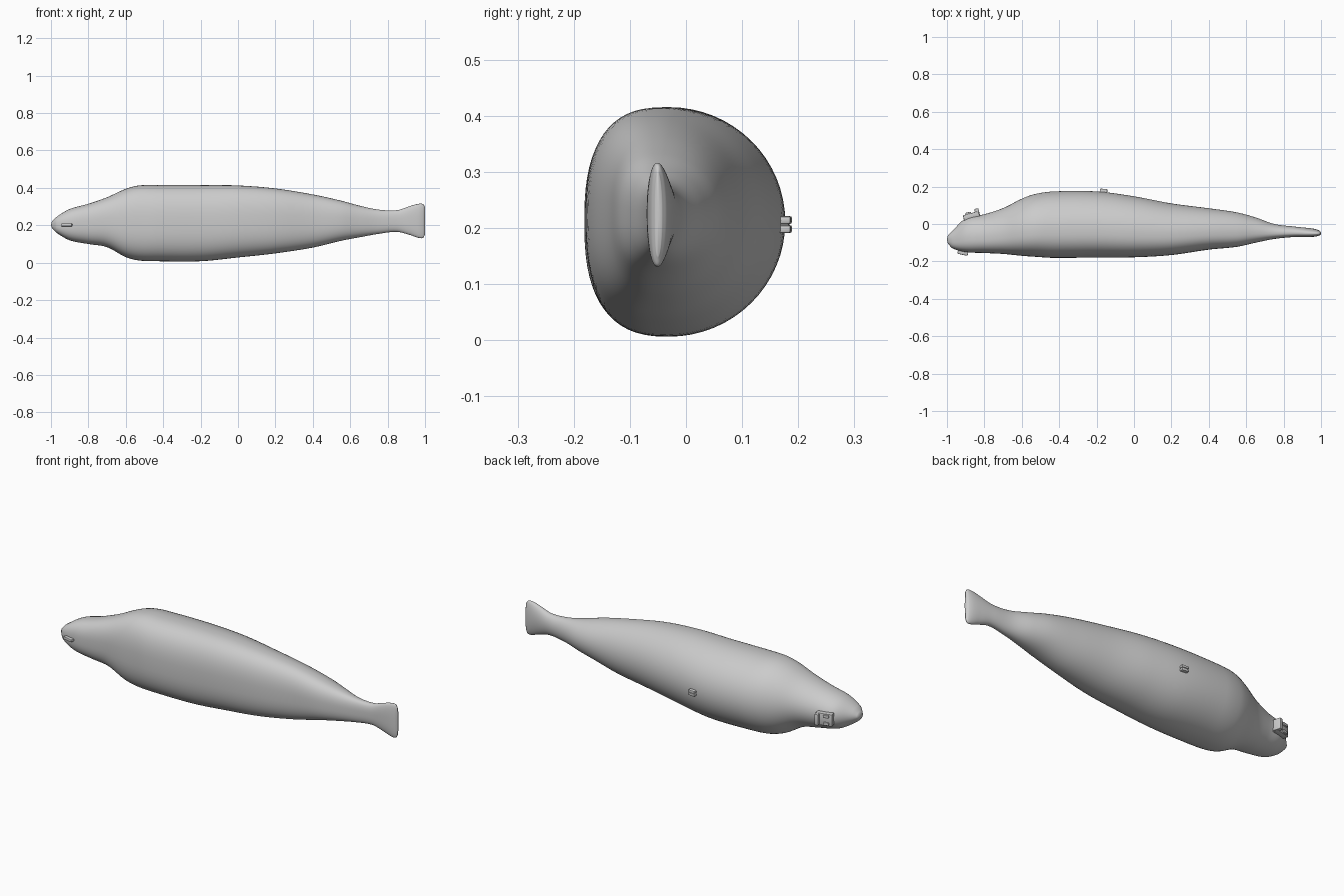
import bpy, bmesh, math
from mathutils import Vector

default_cube = bpy.data.objects.get("Cube")
if default_cube:
    bpy.data.objects.remove(default_cube, do_unlink=True)

# One plain grey skin for everything
skin = bpy.data.materials.new("grey skin")
skin.use_nodes = True
GREY = (0.6, 0.6, 0.6, 1)
skin.diffuse_color = GREY
skin.node_tree.nodes["Principled BSDF"].inputs["Base Color"].default_value = GREY

# Body outline from snout to tail: x, z low, z high, y front, y back
STATIONS = [
    (-0.995, .185, .22, -.105, -.06), (-0.97, .16, .245, -.13, -.035),
    (-0.9, .12, .287, -.15, .03), (-0.8, .10, .315, -.155, .052),
    (-0.7, .083, .35, -.16, .085), (-0.6, .03, .395, -.17, .135),
    (-0.53, .012, .413, -.175, .16), (-0.43, .008, .415, -.181, .174),
    (-0.2, .008, .415, -.179, .174), (0, .028, .413, -.178, .148),
    (.2, .05, .397, -.166, .11), (.4, .081, .365, -.137, .084),
    (.55, .117, .332, -.122, .062), (.65, .136, .305, -.1, .035),
    (.75, .154, .284, -.08, 0), (.85, .165, .281, -.07, -.013),
    (.92, .148, .303, -.07, -.02), (.965, .133, .315, -.068, -.026),
    (.99, .133, .313, -.062, -.034), (1, .15, .297, -.055, -.043),
]
SIDES = 64
STEPS = 6


def spline(a, b, c, d, t):
    """Smooth curve from station b to station c, respecting their spacing."""
    span = c[0] - b[0]
    out = [b[0] + span * t]
    for i in range(1, len(b)):
        m0 = (c[i] - a[i]) / (c[0] - a[0]) * span
        m1 = (d[i] - b[i]) / (d[0] - b[0]) * span
        h = t * t * (3 - 2 * t)
        out.append(b[i] + (c[i] - b[i]) * h
                   + m0 * t * (1 - t) ** 2 - m1 * t * t * (1 - t))
    return out


def section(x, z0, z1, y0, y1):
    """Closed section: full and flat in front, rounder at the back."""
    mid_y = y0 + (y1 - y0) * 0.42
    ring = []
    for k in range(SIDES):
        angle = math.tau * k / SIDES
        c, s = math.cos(angle), math.sin(angle)
        power = 2 / 2.6 if c < 0 else 1
        half = (y1 - mid_y) if c > 0 else (mid_y - y0)
        y = mid_y + math.copysign(abs(c) ** power, c) * half
        z = (z0 + z1) / 2 + math.copysign(abs(s) ** power, s) * (z1 - z0) / 2
        ring.append((x, y, z))
    return ring


def finish(name, bm, angle):
    bmesh.ops.recalc_face_normals(bm, faces=bm.faces)
    mesh = bpy.data.meshes.new(name)
    bm.to_mesh(mesh)
    bm.free()
    mesh.materials.append(skin)
    obj = bpy.data.objects.new(name, mesh)
    bpy.context.collection.objects.link(obj)
    bpy.ops.object.select_all(action="DESELECT")
    obj.select_set(True)
    bpy.context.view_layer.objects.active = obj
    bpy.ops.object.shade_smooth_by_angle(angle=math.radians(angle))
    return obj


# Body with tail fluke, lofted through the stations
bm = bmesh.new()
profile = []
last = len(STATIONS) - 1
for i in range(last):
    four = [STATIONS[max(0, min(last, i + k))] for k in (-1, 0, 1, 2)]
    profile += [spline(*four, step / STEPS) for step in range(STEPS)]
profile.append(STATIONS[last])
rings = [[bm.verts.new(p) for p in section(*s)] for s in profile]
for a, b in zip(rings, rings[1:]):
    for k in range(SIDES):
        n = (k + 1) % SIDES
        bm.faces.new((a[k], a[n], b[n], b[k]))
snout = bm.verts.new((-1, -.083, .202))
tail_end = bm.verts.new((1, -.049, .223))
for ring, tip in ((rings[0], snout), (rings[-1], tail_end)):
    for k in range(SIDES):
        bm.faces.new((ring[k], ring[(k + 1) % SIDES], tip))
finish("body", bm, 60)


def block(name, centre, size, turn=0, bevel=0.004):
    """Small rounded block, turned about the vertical."""
    bm = bmesh.new()
    bmesh.ops.create_cube(bm, size=1)
    bmesh.ops.scale(bm, vec=size, verts=bm.verts)
    bmesh.ops.bevel(bm, geom=bm.edges[:], offset=bevel, segments=2,
                    profile=0.5, affect="EDGES")
    obj = finish(name, bm, 40)
    obj.location = Vector(centre)
    obj.rotation_euler.z = math.radians(turn)
    return obj


# Slit on the front of the head
block("front_slit", (-.915, -.153, .202), (.056, .024, .016), -12)

# Bracket on the back of the head: plate, raised lip and side pegs
block("bracket_plate", (-.87, .042, .202), (.085, .032, .066), 15)
block("bracket_lip", (-.838, .06, .202), (.022, .046, .06), 15)
for side, z in (("upper", .222), ("lower", .182)):
    block(side + "_bracket_peg", (-.885, .053, z), (.03, .02, .016), 15)

# Navel: a small cluster of lobes on the back
for side, z in (("upper", .214), ("lower", .198)):
    block(side + "_navel_lobe", (-.163, .172, z), (.04, .032, .014), -4)
block("navel_core", (-.163, .17, .206), (.026, .028, .02), -4)
